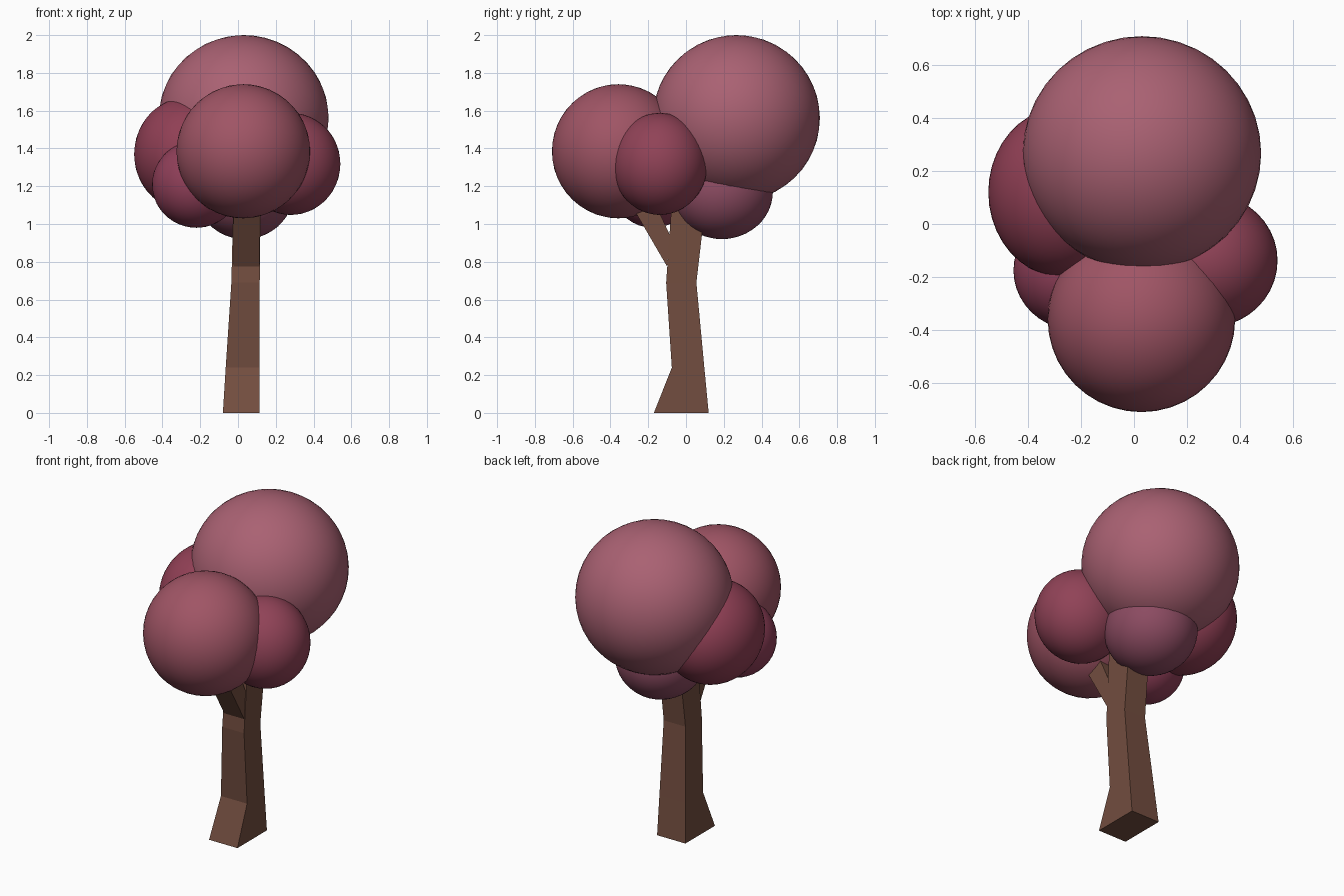
import bpy, bmesh

if "Cube" in bpy.data.objects:
    bpy.data.objects.remove(bpy.data.objects["Cube"])


def material(name, rgb):
    m = bpy.data.materials.new(name)
    m.diffuse_color = (*rgb, 1)
    m.use_nodes = True
    m.node_tree.nodes["Principled BSDF"].inputs["Base Color"].default_value = m.diffuse_color
    return m


def loft(name, sections, mat):
    """Four-sided limb through sections (x0, x1, y_front, z_front, y_back, z_back)."""
    bm = bmesh.new()
    rings = [[bm.verts.new(p) for p in ((x0, yf, zf), (x1, yf, zf), (x1, yb, zb), (x0, yb, zb))]
             for x0, x1, yf, zf, yb, zb in sections]
    for a, b in zip(rings, rings[1:]):
        for i in range(4):
            j = (i + 1) % 4
            bm.faces.new((a[i], a[j], b[j], b[i]))
    bm.faces.new(rings[0][::-1])
    bm.faces.new(rings[-1])
    bmesh.ops.recalc_face_normals(bm, faces=bm.faces)
    me = bpy.data.meshes.new(name)
    bm.to_mesh(me)
    bm.free()
    me.materials.append(mat)
    ob = bpy.data.objects.new(name, me)
    bpy.context.collection.objects.link(ob)


def foliage(name, centre, radii, rgb):
    bpy.ops.mesh.primitive_ico_sphere_add(subdivisions=4, radius=1, location=centre)
    ob = bpy.context.object
    ob.name = name
    ob.scale = radii
    bpy.ops.object.transform_apply(location=False, rotation=False, scale=True)
    bpy.ops.object.shade_smooth()
    ob.data.materials.append(material(name + "_colour", rgb))


# Trunk with flared foot, and a branch leaning to the front
bark = material("bark", (0.17, 0.075, 0.05))
loft("trunk", [
    (-0.08, 0.115, -0.17, 0.0, 0.12, 0.0),
    (-0.065, 0.115, -0.075, 0.24, 0.097, 0.24),
    (-0.035, 0.115, -0.105, 0.69, 0.055, 0.69),
    (-0.025, 0.12, -0.075, 1.12, 0.105, 1.12),
    (-0.02, 0.11, 0.02, 1.35, 0.17, 1.3),
], bark)
loft("front_branch", [
    (-0.025, 0.113, -0.10, 0.775, -0.085, 0.94),
    (-0.025, 0.113, -0.26, 1.05, -0.14, 1.06),
    (-0.01, 0.10, -0.38, 1.26, -0.27, 1.30),
], bark)

# Foliage balls
foliage("crown_foliage", (0.03, 0.267, 1.56), (0.45, 0.442, 0.44), (0.40, 0.12, 0.17))
foliage("front_foliage", (0.028, -0.358, 1.385), (0.354, 0.352, 0.355), (0.35, 0.09, 0.13))
foliage("right_foliage", (0.28, -0.138, 1.318), (0.262, 0.252, 0.27), (0.28, 0.055, 0.095))
foliage("left_foliage", (-0.27, 0.12, 1.37), (0.28, 0.32, 0.30), (0.28, 0.05, 0.09))
foliage("lower_left_foliage", (-0.22, -0.175, 1.21), (0.235, 0.225, 0.23), (0.28, 0.05, 0.10))
foliage("lower_back_foliage", (0.035, 0.19, 1.17), (0.26, 0.27, 0.25), (0.26, 0.07, 0.12))
